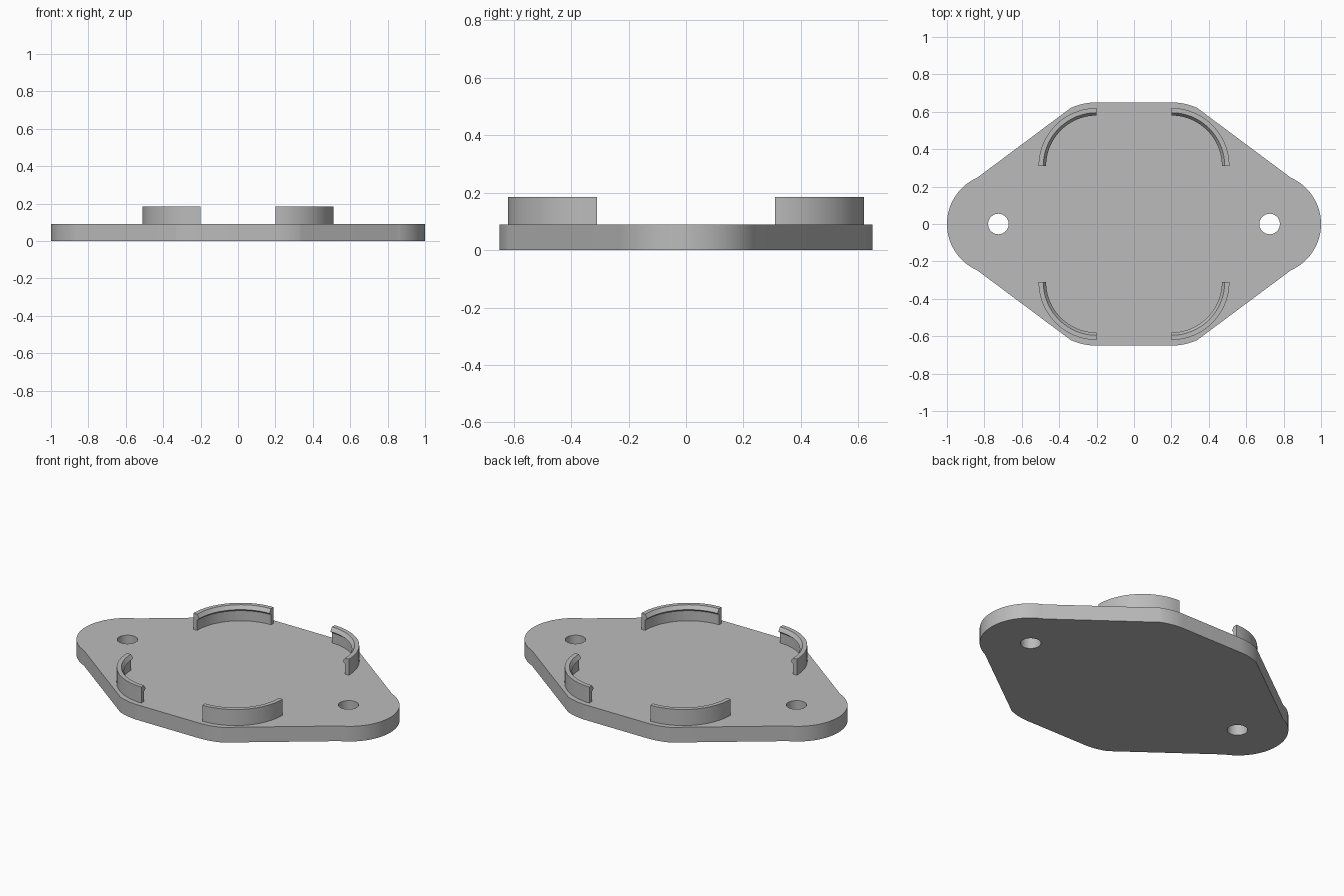
import bpy, bmesh
from math import sin, cos, radians, pi, atan2

cube = bpy.data.objects.get("Cube")
if cube:
    bpy.data.objects.remove(cube, do_unlink=True)

grey = bpy.data.materials.new("light grey plastic")
grey.use_nodes = True
grey.diffuse_color = (0.5, 0.5, 0.5, 1)
grey.node_tree.nodes["Principled BSDF"].inputs["Base Color"].default_value = grey.diffuse_color

THICK, TOP = 0.09, 0.185
CORNER = (0.2, 0.31)          # centre of each rounded corner and clip
CORNER_R, END_X, END_R = 0.34, 0.73, 0.27
HOLE_X, HOLE_R = 0.725, 0.055


def arc(cx, cy, r, start, end, steps):
    angles = [start + (end - start) * i / steps for i in range(steps + 1)]
    return [(cx + r * cos(a), cy + r * sin(a)) for a in angles]


def finish(obj):
    obj.data.materials.clear()
    obj.data.materials.append(grey)
    bpy.ops.object.select_all(action='DESELECT')
    obj.select_set(True)
    bpy.context.view_layer.objects.active = obj
    bpy.ops.object.shade_smooth_by_angle(angle=radians(30))


def clean(bm, mesh):
    bmesh.ops.remove_doubles(bm, verts=bm.verts, dist=0.0001)
    bmesh.ops.recalc_face_normals(bm, faces=bm.faces)
    bm.to_mesh(mesh)
    bm.free()


# Base plate: outline of tangent arcs with two screw holes, extruded
dx, dy = END_X - CORNER[0], CORNER[1]
dist = (dx * dx + dy * dy) ** 0.5
tangent = atan2(dx, dy) - (END_R - CORNER_R) / dist
quarter = arc(END_X, 0, END_R, 0, tangent, 14) + arc(*CORNER, CORNER_R, tangent, pi / 2, 14)
upper = quarter + [(-x, y) for x, y in reversed(quarter)]
outline = upper + [(-x, -y) for x, y in upper]
outline = [p for i, p in enumerate(outline)
           if abs(p[0] - outline[i - 1][0]) + abs(p[1] - outline[i - 1][1]) > 0.0001]

curve = bpy.data.curves.new("base_plate", 'CURVE')
curve.dimensions = '2D'
curve.fill_mode = 'BOTH'
curve.extrude = THICK / 2
holes = [arc(side * HOLE_X, 0, HOLE_R, 0, 2 * pi, 40)[:-1] for side in (-1, 1)]
for loop in [outline] + holes:
    spline = curve.splines.new('POLY')
    spline.points.add(len(loop) - 1)
    for point, (x, y) in zip(spline.points, loop):
        point.co = (x, y, 0, 1)
    spline.use_cyclic_u = True
plate = bpy.data.objects.new("base_plate", curve)
bpy.context.collection.objects.link(plate)
bpy.ops.object.select_all(action='DESELECT')
plate.select_set(True)
bpy.context.view_layer.objects.active = plate
bpy.ops.object.convert(target='MESH')
plate = bpy.context.view_layer.objects.active
bm = bmesh.new()
bm.from_mesh(plate.data)
bmesh.ops.translate(bm, verts=bm.verts, vec=(0, 0, THICK / 2))
clean(bm, plate.data)
finish(plate)

# Retaining clips: quarter rings with a small inward snap lip at the top
PROFILE = [(0.31, THICK), (0.31, TOP), (0.285, TOP), (0.27, 0.163), (0.285, 0.15), (0.285, THICK)]


def clip(name, sx, sy):
    bm = bmesh.new()
    steps = 24
    rings = []
    for i in range(steps + 1):
        a = pi / 2 * i / steps
        rings.append([bm.verts.new((sx * (CORNER[0] + r * cos(a)),
                                    sy * (CORNER[1] + r * sin(a)), z)) for r, z in PROFILE])
    n = len(PROFILE)
    for low, high in zip(rings, rings[1:]):
        for j in range(n):
            k = (j + 1) % n
            bm.faces.new((low[j], low[k], high[k], high[j]))
    bm.faces.new(rings[0])
    bm.faces.new(rings[-1])
    mesh = bpy.data.meshes.new(name)
    clean(bm, mesh)
    obj = bpy.data.objects.new(name, mesh)
    bpy.context.collection.objects.link(obj)
    finish(obj)


for sx, side in ((1, "left"), (-1, "right")):
    for sy, end in ((-1, "front"), (1, "back")):
        clip(f"{end}_{side}_clip", sx, sy)
